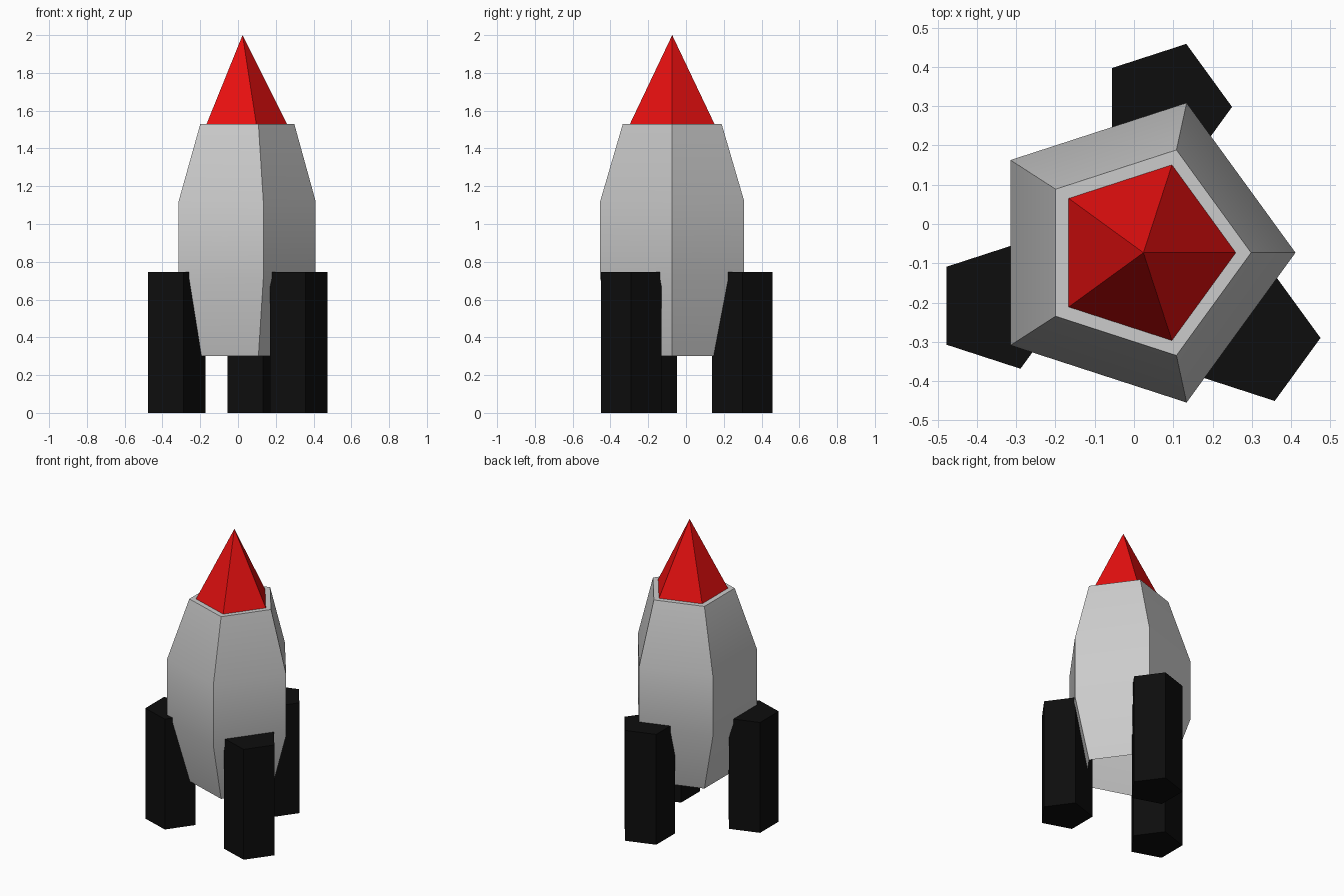
import bpy, bmesh
from math import cos, sin, radians

if "Cube" in bpy.data.objects:
    bpy.data.objects.remove(bpy.data.objects["Cube"])

SIDES = 5
CY = -0.073


def material(name, color):
    m = bpy.data.materials.new(name)
    m.diffuse_color = color
    m.use_nodes = True
    m.node_tree.nodes["Principled BSDF"].inputs["Base Color"].default_value = m.diffuse_color
    return m


def stack(name, rings, cap_bottom=True, cap_top=True, mat=None):
    """Loft pentagons given as (centre x, centre y, z, radius); radius 0 is a tip."""
    bm = bmesh.new()
    loops = []
    for cx, cy, z, r in rings:
        if r == 0:
            loops.append([bm.verts.new((cx, cy, z))] * SIDES)
        else:
            angles = [radians(360 * i / SIDES) for i in range(SIDES)]
            loops.append([bm.verts.new((cx + r * cos(a), cy + r * sin(a), z)) for a in angles])
    for lo, hi in zip(loops, loops[1:]):
        for i in range(SIDES):
            j = (i + 1) % SIDES
            corners = [lo[i], lo[j], hi[j], hi[i]]
            bm.faces.new(list(dict.fromkeys(corners)))
    if cap_bottom:
        bm.faces.new(loops[0][::-1])
    if cap_top and rings[-1][3] > 0:
        bm.faces.new(loops[-1])
    mesh = bpy.data.meshes.new(name)
    bm.to_mesh(mesh)
    bm.free()
    obj = bpy.data.objects.new(name, mesh)
    bpy.context.collection.objects.link(obj)
    if mat:
        mesh.materials.append(mat)
    return obj


red = material("red", (0.8, 0.005, 0.005, 1))
black = material("black", (0.004, 0.004, 0.004, 1))

# Body: bulging pentagonal hull, open underneath
body = stack("body", [
    (0.023, CY, 0.30, 0.275),
    (0.010, CY, 0.71, 0.401),
    (0.010, CY, 1.12, 0.401),
    (0.023, CY, 1.53, 0.275),
], cap_bottom=False)
bpy.context.view_layer.objects.active = body
body.select_set(True)
bpy.ops.object.shade_smooth_by_angle(angle=radians(30))

# Nose cone
stack("nose_cone", [(0.024, CY, 1.53, 0.235), (0.024, CY, 2.0, 0)], mat=red)

# Three booster legs
for name, x, y in (("back_leg", 0.081, 0.298),
                   ("left_leg", -0.341, -0.208),
                   ("right_leg", 0.306, -0.290)):
    stack(name, [(x, y, 0, 0.1686), (x, y, 0.745, 0.1686)], mat=black)
